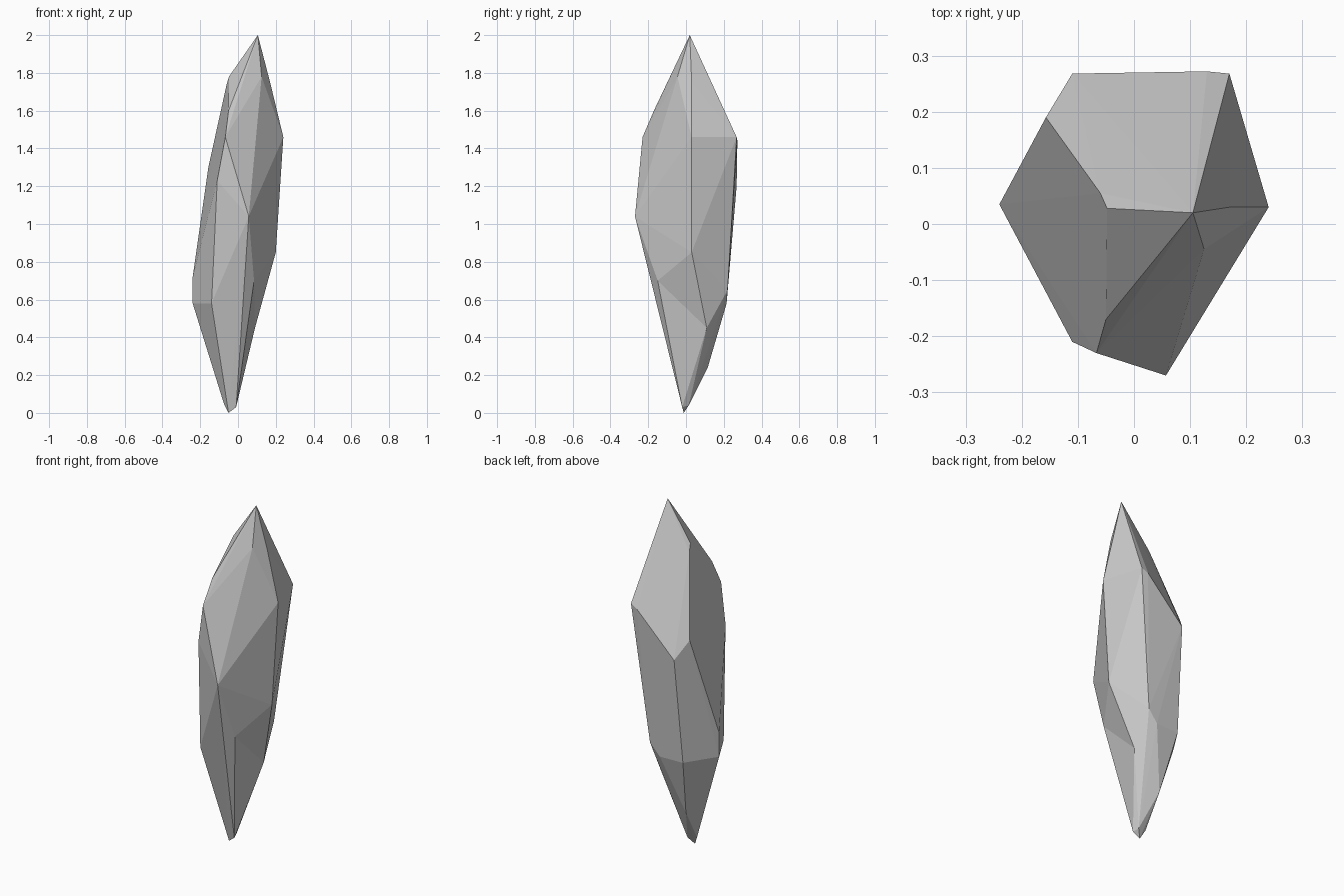
import bpy, bmesh
from mathutils import Vector

if "Cube" in bpy.data.objects:
    bpy.data.objects.remove(bpy.data.objects["Cube"])

# Key corners, named so that the inward folds can be cut after hulling
TIP = (0.05, -0.27, 1.04)       # front belly corner
LEDGE_L = (-0.14, -0.15, 0.58)  # left end of front ledge
LEDGE_R = (0.085, -0.15, 0.70)  # right end of front ledge
SIDE = (0.20, 0.03, 0.85)       # right flank corner
FLANK = (0.09, 0.11, 0.45)      # lower right flank
FOOT = (-0.01, -0.02, 0.03)     # right corner of the foot

TIP = (0.057, -0.27, 1.04)

upper = [(0.105, 0.02, 2.0), (-0.048, 0.028, 1.78), (0.125, -0.045, 1.78),
         (-0.06, 0.055, 1.74), (0.17, 0.03, 1.75), (-0.05, -0.17, 1.6)]
middle = [(0.24, 0.03, 1.46), (0.17, 0.268, 1.46), (0.13, 0.272, 1.44),
          (-0.067, -0.23, 1.46), (-0.157, 0.19, 1.3), (-0.11, 0.268, 1.2),
          (-0.11, -0.21, 1.23), TIP, SIDE]
lower = [(-0.24, 0.035, 0.72), (-0.24, 0.035, 0.58), LEDGE_L, LEDGE_R,
         (0.08, 0.22, 0.65), (0.02, 0.215, 0.58), (-0.127, 0.21, 0.58),
         FLANK, (-0.08, 0.115, 0.24), (-0.075, 0.005, 0.05),
         (-0.05, -0.012, 0.0), (-0.02, 0.015, 0.04), FOOT]

# Faceted shard body
bm = bmesh.new()
for p in upper + middle + lower:
    bm.verts.new(p)
bmesh.ops.convex_hull(bm, input=bm.verts[:])
bmesh.ops.delete(bm, geom=[v for v in bm.verts if not v.link_faces], context='VERTS')


def near(p):
    return min(bm.verts, key=lambda v: (v.co - Vector(p)).length)


def fold(a, b, c, d):
    """Turn ridge a-b into valley c-d when the two triangles share a-b."""
    e = bm.edges.get((near(a), near(b)))
    if e and len(e.link_faces) == 2:
        around = {v for f in e.link_faces for v in f.verts} - set(e.verts)
        if around == {near(c), near(d)}:
            bmesh.ops.rotate_edges(bm, edges=[e], use_ccw=False)


# Shallow folds on the front and the lower right flank
fold(TIP, FOOT, LEDGE_L, LEDGE_R)
fold(SIDE, FOOT, LEDGE_R, FLANK)

bmesh.ops.recalc_face_normals(bm, faces=bm.faces[:])
mesh = bpy.data.meshes.new("crystal_shard")
bm.to_mesh(mesh)
bm.free()
shard = bpy.data.objects.new("crystal_shard", mesh)
bpy.context.collection.objects.link(shard)
